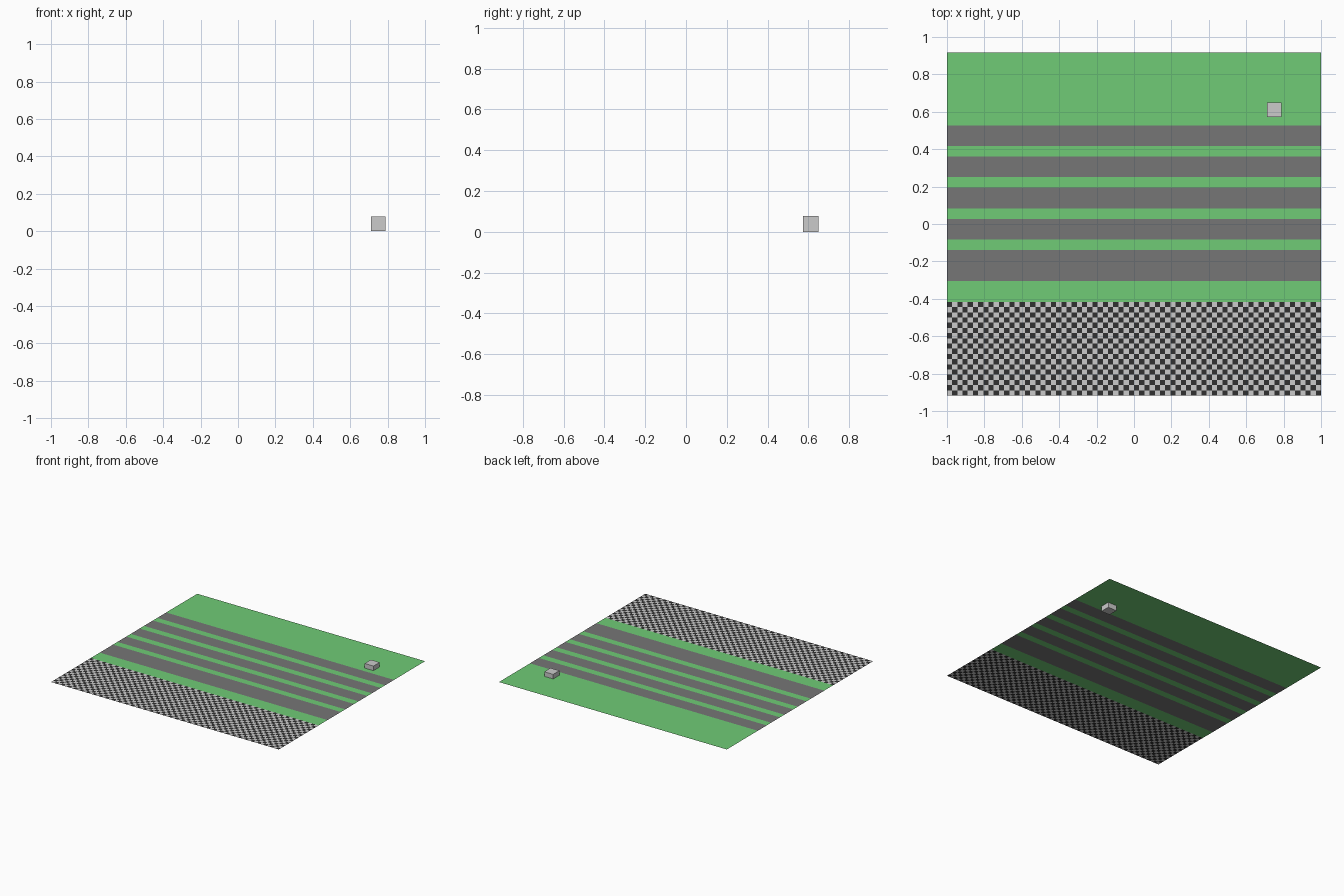
import bpy, bmesh

if "Cube" in bpy.data.objects:
    bpy.data.objects.remove(bpy.data.objects["Cube"])

U = 2 / 72           # one checker tile
DECK_Z = 0.0415      # height of the flat course
X0, Y0 = -36 * U, -33 * U


def material(name, color):
    m = bpy.data.materials.new(name)
    m.diffuse_color = (*color, 1)
    m.use_nodes = True
    m.node_tree.nodes["Principled BSDF"].inputs["Base Color"].default_value = m.diffuse_color
    return m


def add_object(name, bm, mat=None):
    mesh = bpy.data.meshes.new(name)
    bm.to_mesh(mesh)
    bm.free()
    ob = bpy.data.objects.new(name, mesh)
    bpy.context.collection.objects.link(ob)
    if mat:
        mesh.materials.append(mat)
    return ob


def quad(bm, x, y, w, d):
    """Flat rectangle, measured in tiles from the front left corner."""
    pts = [(x, y), (x + w, y), (x + w, y + d), (x, y + d)]
    bm.faces.new([bm.verts.new((X0 + a * U, Y0 + b * U, DECK_Z)) for a, b in pts])


grass = material("grass_green", (0.16, 0.60, 0.18))
asphalt = material("asphalt", (0.18, 0.18, 0.18))
dark = material("dark_tile", (0.03, 0.03, 0.03))

# Checkered floor: 72 x 18 tiles in two interlocking sets
for parity, name, mat in ((0, "light_tiles", None), (1, "dark_tiles", dark)):
    bm = bmesh.new()
    for j in range(18):
        for i in range(72):
            if (i + j) % 2 == parity:
                quad(bm, i, j, 1, 1)
    add_object(name, bm, mat)

# Alternating grass and road strips, front to back
y = 18
for n, depth in enumerate((4, 6, 2, 4, 2, 4, 2, 4, 2, 4, 14)):
    bm = bmesh.new()
    quad(bm, 0, y, 72, depth)
    is_road = n % 2 == 1
    add_object(f"{'road' if is_road else 'grass'}_strip_{n // 2 + 1}", bm,
               asphalt if is_road else grass)
    y += depth

# Player block, half sunk through the rear grass
size = 2.8 * U
bm = bmesh.new()
bmesh.ops.create_cube(bm, size=size)
block = add_object("block", bm)
block.location = (27 * U, 22 * U, size / 2)
